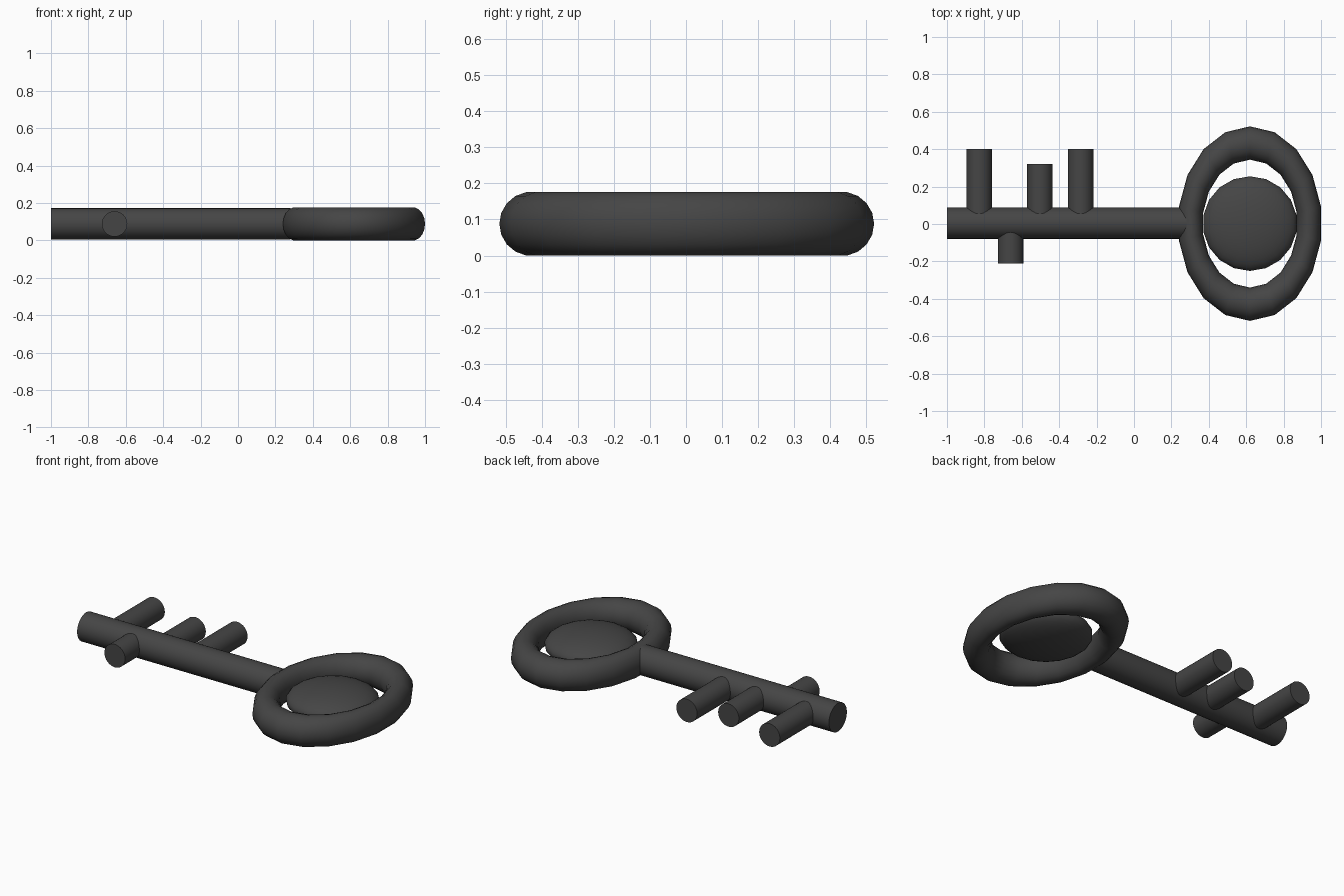
import bpy
from math import pi, radians

if "Cube" in bpy.data.objects:
    bpy.data.objects.remove(bpy.data.objects["Cube"])

Z = 0.088  # height of the key's middle plane

dark = bpy.data.materials.new("dark_iron")
dark.diffuse_color = (0.06, 0.06, 0.06, 1)
dark.use_nodes = True
dark.node_tree.nodes["Principled BSDF"].inputs["Base Color"].default_value = dark.diffuse_color


def finish(name):
    ob = bpy.context.object
    ob.name = name
    ob.data.materials.append(dark)
    bpy.ops.object.transform_apply(location=False, rotation=True, scale=True)
    bpy.ops.object.shade_smooth_by_angle(angle=radians(40))
    return ob


def rod(name, radius, length, loc, rot, sides):
    bpy.ops.mesh.primitive_cylinder_add(vertices=sides, radius=radius, depth=length,
                                        location=loc, rotation=rot)
    return finish(name)


# Shaft along x
rod("shaft", 0.084, 1.28, (-0.36, 0.005, Z), (0, pi / 2, 0), 32)

# Teeth: x position and end y, each starting inside the shaft
for i, (x, end) in enumerate([(-0.828, 0.40), (-0.503, 0.32), (-0.285, 0.40), (-0.66, -0.212)]):
    rod(f"tooth_{i + 1}", 0.068, abs(end), (x, end / 2, Z), (pi / 2, 0, 0), 32)

# Oval bow ring, 18 sided with a corner at +y
bpy.ops.mesh.primitive_torus_add(major_segments=18, minor_segments=18, major_radius=0.431,
                                 minor_radius=0.089, location=(0.62, 0.002, Z),
                                 rotation=(0, 0, pi / 2))
ring = bpy.context.object
bpy.ops.object.transform_apply(location=False, rotation=True, scale=False)
ring.scale.x = 0.742
finish("bow_ring")

# Flattened round centre inside the bow
bpy.ops.mesh.primitive_uv_sphere_add(segments=18, ring_count=18, radius=0.253,
                                     location=(0.62, 0.002, Z))
bpy.context.object.scale.z = 0.34
finish("bow_centre")
